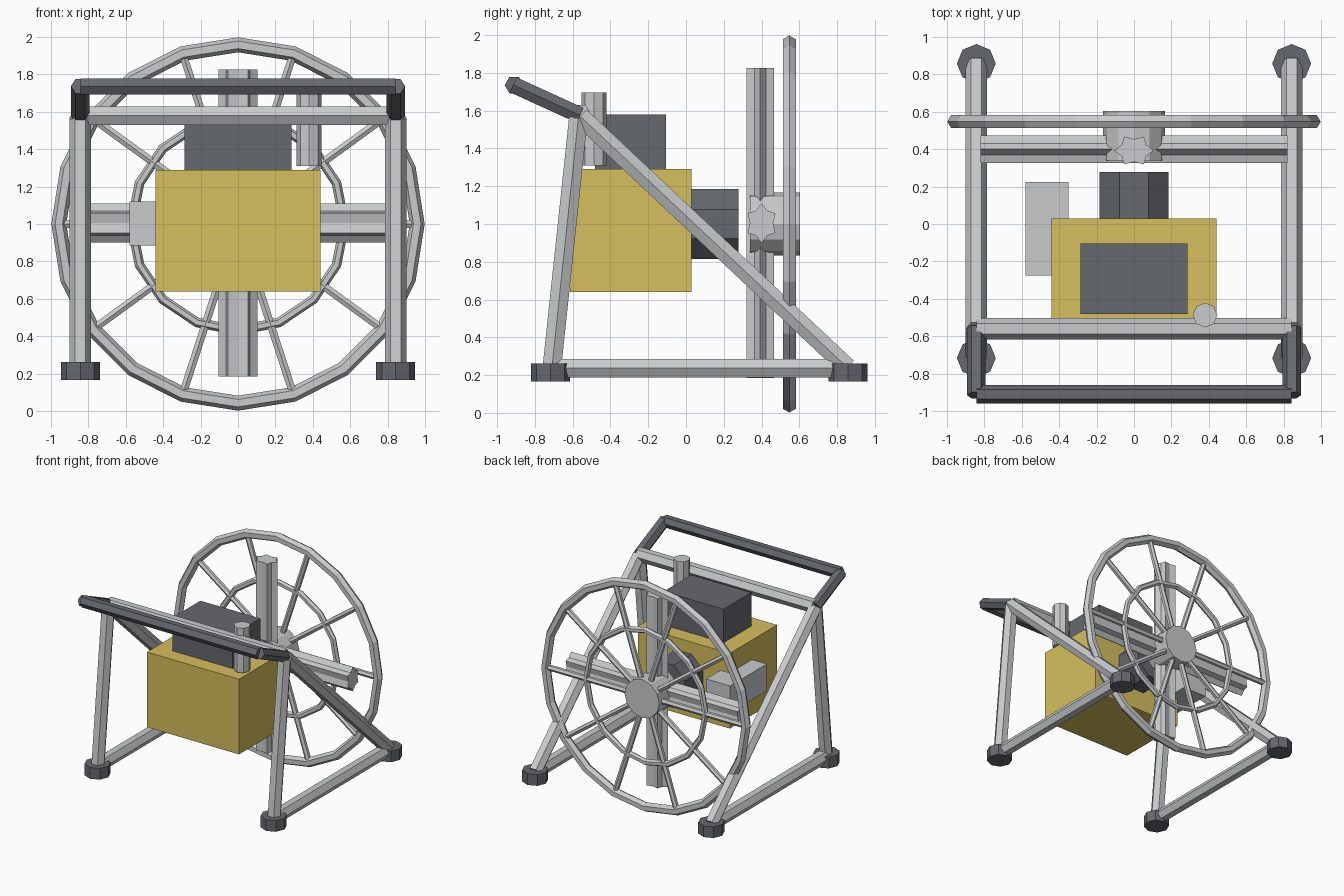
import bpy, bmesh
from math import sin, cos, pi, radians
from mathutils import Vector

if "Cube" in bpy.data.objects:
    bpy.data.objects.remove(bpy.data.objects["Cube"])


def material(name, c):
    m = bpy.data.materials.new(name)
    m.diffuse_color = (*c, 1)
    m.use_nodes = True
    m.node_tree.nodes["Principled BSDF"].inputs["Base Color"].default_value = m.diffuse_color
    return m


LIGHT = material("light_grey", (0.58, 0.60, 0.61))
DARK = material("dark_grey", (0.13, 0.14, 0.155))
YELLOW = material("yellow", (0.68, 0.52, 0.11))


def ngon(r, n, turn=0.0):
    return [(r * cos(turn + 2 * pi * i / n), r * sin(turn + 2 * pi * i / n)) for i in range(n)]


def prism(name, p0, p1, profile, mat, side=(1, 0, 0)):
    """Extrude a profile from p0 to p1; profile x follows side."""
    p0, p1 = Vector(p0), Vector(p1)
    d = (p1 - p0).normalized()
    v = d.cross(Vector(side)).normalized()
    u = v.cross(d)
    bm = bmesh.new()
    ends = [[bm.verts.new(p + u * a + v * b) for a, b in profile] for p in (p0, p1)]
    n = len(profile)
    bm.faces.new(ends[0][::-1])
    bm.faces.new(ends[1])
    for i in range(n):
        j = (i + 1) % n
        bm.faces.new((ends[0][i], ends[0][j], ends[1][j], ends[1][i]))
    bmesh.ops.recalc_face_normals(bm, faces=bm.faces)
    me = bpy.data.meshes.new(name)
    bm.to_mesh(me)
    bm.free()
    me.materials.append(mat)
    ob = bpy.data.objects.new(name, me)
    bpy.context.collection.objects.link(ob)
    return ob


def box(name, x, y, z, mat):
    rect = [(x[0], y[0]), (x[1], y[0]), (x[1], y[1]), (x[0], y[1])]
    return prism(name, (0, 0, z[0]), (0, 0, z[1]), rect, mat)


def ring(name, major, minor, segs):
    bpy.ops.mesh.primitive_torus_add(location=(0, 0.547, 1.0), rotation=(radians(90), 0, 0),
                                     major_radius=major, minor_radius=minor,
                                     major_segments=segs, minor_segments=6)
    ob = bpy.context.object
    ob.name = name
    ob.data.materials.append(LIGHT)


# Side frames, feet and handle arms
TUBE, GRIP = ngon(0.057, 6), ngon(0.05, 6)
for s, tag in ((-1, "left"), (1, "right")):
    x = 0.843 * s
    prism("front_leg_" + tag, (x, -0.57, 1.56), (x, -0.71, 0.24), TUBE, LIGHT)
    prism("diagonal_brace_" + tag, (x, -0.56, 1.57), (x, 0.855, 0.24), TUBE, LIGHT)
    prism("bottom_rail_" + tag, (x, -0.71, 0.237), (x, 0.855, 0.237), TUBE, LIGHT)
    prism("handle_arm_" + tag, (x, -0.56, 1.575), (x, -0.915, 1.737), GRIP, DARK)
    for y, end in ((-0.717, "front"), (0.858, "rear")):
        prism(f"foot_{end}_{tag}", (x, y, 0.165), (x, y, 0.262), ngon(0.104, 8), DARK)

# Cross tubes
prism("top_crossbar", (-0.843, -0.56, 1.58), (0.843, -0.56, 1.58), TUBE, LIGHT, (0, 1, 0))
prism("handle_bar", (-0.843, -0.91, 1.735), (0.843, -0.91, 1.735), GRIP, DARK, (0, 1, 0))

# Engine housing and fittings
box("housing", (-0.44, 0.44), (-0.615, 0.03), (0.64, 1.29), YELLOW)
box("top_unit", (-0.287, 0.287), (-0.482, -0.105), (1.285, 1.58), DARK)
box("side_unit", (-0.58, -0.35), (-0.275, 0.225), (0.885, 1.12), LIGHT)
prism("filler_pipe", (0.38, -0.487, 1.31), (0.38, -0.487, 1.695), ngon(0.066, 8), LIGHT)
prism("motor", (0, 0.0, 1.0), (0, 0.277, 1.0), ngon(0.2, 8, pi / 8), DARK)

# Crossed blades with a six-pointed section
star = [(0.105 * k * cos(i * pi / 6), 0.085 * k * sin(i * pi / 6))
        for i in range(12) for k in ((1, 0.72)[i % 2],)]
prism("blade_vertical", (0, 0.393, 0.185), (0, 0.393, 1.825), star, LIGHT)
prism("blade_horizontal", (-0.82, 0.4, 1.005), (0.82, 0.4, 1.005), star, LIGHT, (0, 0, 1))
prism("hub", (0, 0.34, 1.0), (0, 0.603, 1.0), ngon(0.166, 12), LIGHT)

# Wheel guard: two rings and ten spokes
ring("outer_ring", 0.958, 0.04, 20)
ring("inner_ring", 0.57, 0.026, 16)
for i in range(10):
    a = 2 * pi * i / 10
    d = Vector((cos(a), 0, sin(a)))
    c = Vector((0, 0.547, 1.0))
    prism(f"spoke_{i + 1}", c + d * 0.1, c + d * 0.95, ngon(0.024, 6), LIGHT, (0, 1, 0))
